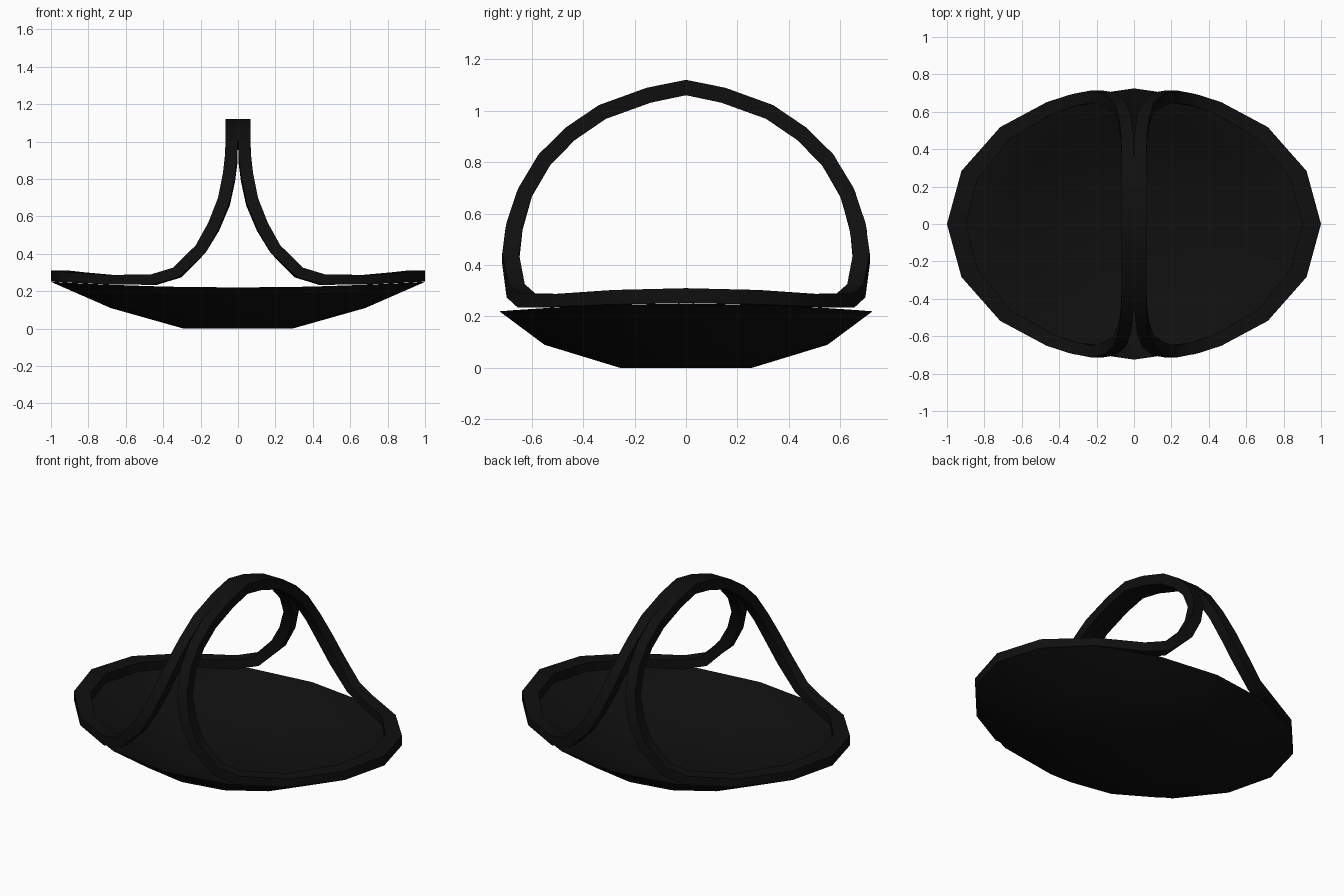
import bpy, bmesh, math
from mathutils import Vector

if "Cube" in bpy.data.objects:
    bpy.data.objects.remove(bpy.data.objects["Cube"])

black = bpy.data.materials.new("black")
black.diffuse_color = (0.0048, 0.0048, 0.0048, 1)
black.use_nodes = True
black.node_tree.nodes["Principled BSDF"].inputs["Base Color"].default_value = black.diffuse_color


def finish(name, bm, angle):
    bmesh.ops.recalc_face_normals(bm, faces=bm.faces[:])
    me = bpy.data.meshes.new(name)
    bm.to_mesh(me)
    bm.free()
    ob = bpy.data.objects.new(name, me)
    bpy.context.collection.objects.link(ob)
    me.materials.append(black)
    bpy.ops.object.select_all(action='DESELECT')
    ob.select_set(True)
    bpy.context.view_layer.objects.active = ob
    bpy.ops.object.shade_smooth_by_angle(angle=math.radians(angle))
    return ob


def bridge(bm, a, b):
    n = len(a)
    for i in range(n):
        bm.faces.new((a[i], a[(i + 1) % n], b[(i + 1) % n], b[i]))


# Shallow oval bowl: rings of (x radius, y radius, z at sides, z at ends)
N = 16
bm = bmesh.new()
rings = []
for rx, ry, zs, ze in [(0.29, 0.255, 0, 0), (0.68, 0.55, 0.09, 0.11), (1.0, 0.725, 0.22, 0.25)]:
    ring = []
    for i in range(N):
        t = 2 * math.pi * i / N
        c = math.cos(t)
        ring.append(bm.verts.new((rx * c, ry * math.sin(t), zs + (ze - zs) * c * c)))
    rings.append(ring)
bm.faces.new(rings[0][::-1])
for a, b in zip(rings, rings[1:]):
    bridge(bm, a, b)
# Thin inner skin, joined at the lip
inner = []
for k, ring in enumerate(rings):
    s = (1, 1, 0.99)[k]
    dz = (0.012, 0.012, 0)[k]
    inner.append([bm.verts.new((v.co.x * s, v.co.y * s, v.co.z + dz)) for v in ring])
bm.faces.new(inner[0])
for a, b in zip(inner, inner[1:]):
    bridge(bm, b, a)
bridge(bm, rings[2], inner[2])
finish("bowl", bm, 45)

# Strand centre line from handle top down to the end of the rim:
# x, y, z, thickness outward, width across
half = [
    (0.033, 0.0, 1.09, 0.06, 0.066), (0.033, 0.145, 1.06, 0.06, 0.066),
    (0.034, 0.325, 0.995, 0.06, 0.066), (0.036, 0.45, 0.91, 0.06, 0.066),
    (0.048, 0.55, 0.81, 0.06, 0.066), (0.075, 0.627, 0.68, 0.06, 0.066),
    (0.13, 0.668, 0.545, 0.065, 0.066), (0.2, 0.682, 0.425, 0.065, 0.066),
    (0.325, 0.662, 0.3, 0.065, 0.06), (0.45, 0.62, 0.262, 0.07, 0.056),
    (0.69, 0.487, 0.262, 0.08, 0.05), (0.88, 0.262, 0.275, 0.095, 0.056),
    (0.95, 0.0, 0.281, 0.1, 0.058)]
loop = half + [(x, -y, z, a, b) for x, y, z, a, b in half[-2:0:-1]]

# Closed box-section loop, handle strand plus half of the rim, mirrored in x
bm = bmesh.new()
sections = []
M = len(loop)
for i, (x, y, z, thick, width) in enumerate(loop):
    p = Vector((x, y, z))
    before = (p - Vector(loop[i - 1][:3])).normalized()
    after = (Vector(loop[(i + 1) % M][:3]) - p).normalized()
    t = (before + after).normalized()
    n = Vector((0, y, z - 0.42)) if z > 0.4 else Vector((x * 0.52, y, 0))
    n = (n - t * n.dot(t)).normalized()
    b = t.cross(n)
    sections.append([bm.verts.new(p + n * (u * thick / 2) + b * (v * width / 2))
                     for u, v in ((1, 1), (1, -1), (-1, -1), (-1, 1))])
for i in range(M):
    bridge(bm, sections[i], sections[(i + 1) % M])
strands = finish("handle_and_rim", bm, 50)
mir = strands.modifiers.new("mirror", 'MIRROR')
mir.use_axis = (True, False, False)
mir.use_mirror_merge = False
